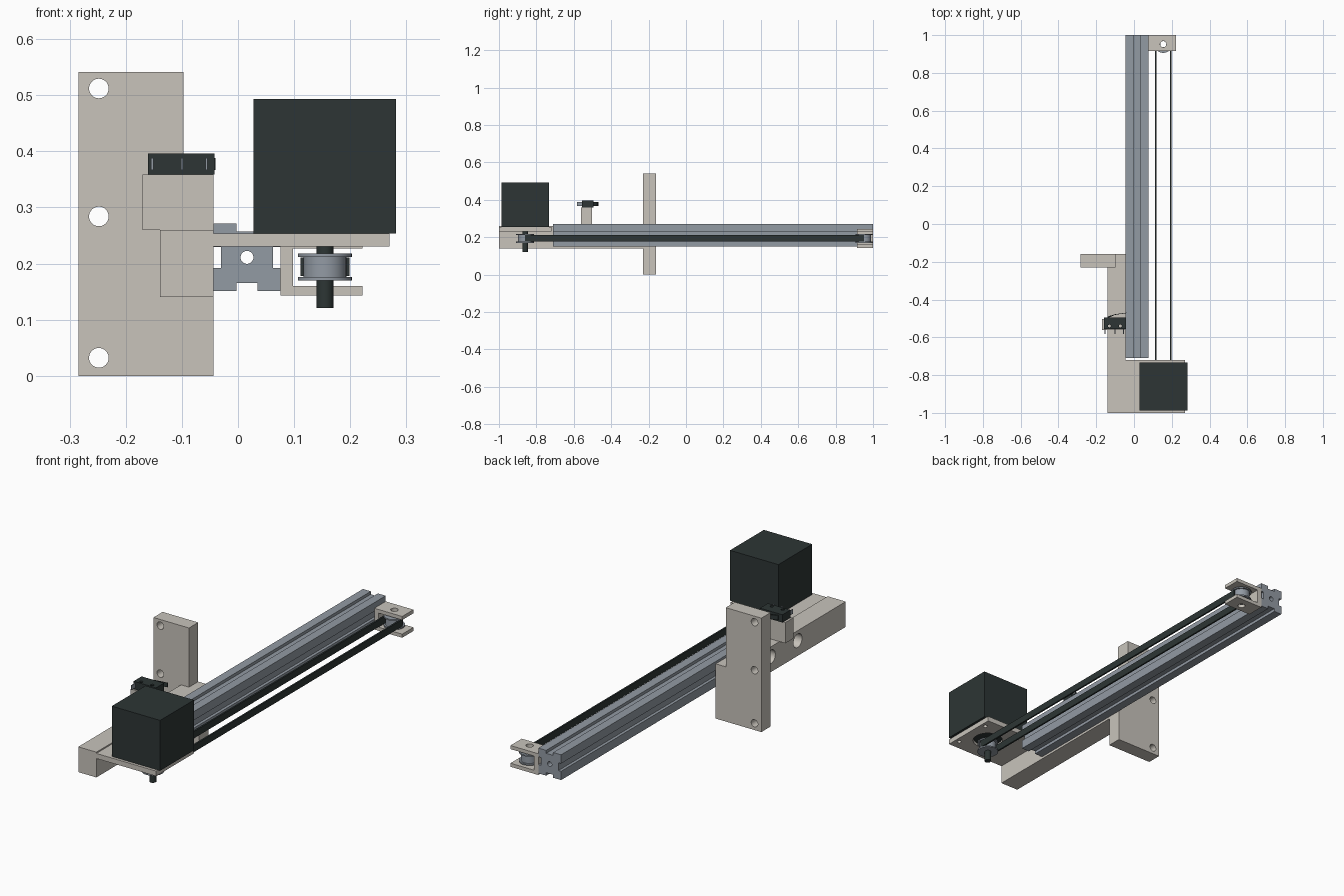
import bpy, bmesh, math
from mathutils import Matrix, Vector

if "Cube" in bpy.data.objects:
    bpy.data.objects.remove(bpy.data.objects["Cube"])


def material(name, rgb):
    m = bpy.data.materials.new(name)
    m.diffuse_color = (*rgb, 1)
    m.use_nodes = True
    m.node_tree.nodes["Principled BSDF"].inputs["Base Color"].default_value = m.diffuse_color
    return m


BEIGE = material("warm_grey_bracket", (0.58, 0.55, 0.50))
STEEL = material("blue_grey_metal", (0.29, 0.325, 0.37))
DARK = material("dark_plastic", (0.026, 0.036, 0.035))


def make(name, bm, mat):
    bmesh.ops.recalc_face_normals(bm, faces=bm.faces[:])
    me = bpy.data.meshes.new(name)
    bm.to_mesh(me)
    bm.free()
    me.materials.append(mat)
    ob = bpy.data.objects.new(name, me)
    bpy.context.collection.objects.link(ob)
    return ob


def box(name, x, y, z, mat):
    bm = bmesh.new()
    bmesh.ops.create_cube(bm, size=1)
    for v in bm.verts:
        v.co = Vector([a + (b - a) * (c + 0.5) for (a, b), c in zip((x, y, z), v.co)])
    return make(name, bm, mat)


def prism(name, pts, axis, lo, hi, mat):
    """Extrude an outline along an axis: 'y' takes (x, z) points, 'z' takes (x, y)."""
    bm = bmesh.new()
    put = (lambda p: (p[0], lo, p[1])) if axis == 'y' else (lambda p: (p[0], p[1], lo))
    face = bm.faces.new([bm.verts.new(put(p)) for p in pts])
    geo = bmesh.ops.extrude_face_region(bm, geom=[face])['geom']
    d = (0, hi - lo, 0) if axis == 'y' else (0, 0, hi - lo)
    bmesh.ops.translate(bm, vec=d, verts=[g for g in geo if isinstance(g, bmesh.types.BMVert)])
    return make(name, bm, mat)


def rod(name, centre, r, length, axis, mat, seg=32):
    bm = bmesh.new()
    rot = {'x': Matrix.Rotation(math.pi / 2, 4, 'Y'),
           'y': Matrix.Rotation(math.pi / 2, 4, 'X'), 'z': Matrix()}[axis]
    bmesh.ops.create_cone(bm, cap_ends=True, segments=seg, radius1=r, radius2=r,
                          depth=length, matrix=Matrix.Translation(centre) @ rot)
    return smooth(make(name, bm, mat))


def smooth(ob):
    select(ob)
    bpy.ops.object.shade_smooth_by_angle(angle=math.radians(30))
    return ob


def select(ob):
    bpy.ops.object.select_all(action='DESELECT')
    ob.select_set(True)
    bpy.context.view_layer.objects.active = ob


def drill(ob, holes, axis):
    """Cut round through holes given as (centre, radius)."""
    for c, r in holes:
        cutter = rod("hole_cutter", c, r, 0.3 if axis != 'y' else 5, axis, ob.data.materials[0])
        cutter.hide_render = True
        m = ob.modifiers.new("hole", 'BOOLEAN')
        m.operation, m.solver, m.object = 'DIFFERENCE', 'EXACT', cutter
        select(ob)
        bpy.ops.object.modifier_apply(modifier=m.name)
        bpy.data.objects.remove(cutter)
    return smooth(ob)


def pulley(name, x, y, z0, z1, flange, core, bore):
    """Flanged belt wheel revolved around a vertical axis."""
    t, n = 0.006, 40
    prof = [(bore, z0), (flange, z0), (flange, z0 + t), (core, z0 + t),
            (core, z1 - t), (flange, z1 - t), (flange, z1), (bore, z1)]
    bm = bmesh.new()
    rings = [[bm.verts.new((x + r * math.cos(2 * math.pi * i / n),
                            y + r * math.sin(2 * math.pi * i / n), z)) for r, z in prof]
             for i in range(n)]
    for i in range(n):
        a, b = rings[i], rings[(i + 1) % n]
        for j in range(len(prof)):
            k = (j + 1) % len(prof)
            bm.faces.new((a[j], b[j], b[k], a[k]))
    return smooth(make(name, bm, STEEL))


PX, DRIVE_Y, IDLER_Y = 0.155, -0.86, 0.952

# Slotted rail: square section with a shallow groove on each side and a centre bore
cx, cz, h, s, d = 0.016, 0.211, 0.060, 0.0185, 0.014
quarter = [(h, s), (h, h), (s, h), (s, h - d), (-s, h - d), (-s, h)]
section = []
for q in range(4):
    c, sn = round(math.cos(q * math.pi / 2)), round(math.sin(q * math.pi / 2))
    for px, pz in [(h - d, -s), (h - d, s), (h, s), (h, h), (s, h)]:
        p = (cx + px * c - pz * sn, cz + px * sn + pz * c)
        if q == 0 or p != section[-1]:
            section.append(p)
    # groove lip before the next side's floor
    px, pz = h, -s
    c2, s2 = -sn, c
    section.append((cx + px * c2 - pz * s2, cz + px * s2 + pz * c2))
clean = []
for p in section:
    if not clean or math.dist(p, clean[-1]) > 1e-5:
        clean.append(p)
rail = prism("slotted_rail", clean, 'y', -0.71, 1.0, STEEL)
drill(rail, [((cx, 0, cz), 0.0115)], 'y')

# Upright mounting plate with a stepped outline and three holes
plate = prism("upright_plate", [(-0.284, 0), (-0.044, 0), (-0.044, 0.26), (-0.097, 0.26),
                                (-0.097, 0.541), (-0.284, 0.541)], 'y', -0.229, -0.16, BEIGE)
drill(plate, [((-0.248, 0, z), 0.0175) for z in (0.032, 0.284, 0.512)], 'y')

# Side beam with two cross holes
beam = box("side_beam", (-0.139, -0.044), (-1.0, -0.2), (0.14, 0.26), BEIGE)
drill(beam, [((-0.09, y, 0.212), 0.032) for y in (-0.64, -0.44)], 'x')

# Motor shelf with centre opening and four screw holes
shelf = box("motor_shelf", (-0.05, 0.27), (-1.0, -0.72), (0.23, 0.254), BEIGE)
screws = [((PX + i * 0.093, DRIVE_Y + j * 0.093, 0.24), 0.01) for i in (-1, 1) for j in (-1, 1)]
drill(shelf, [((PX, DRIVE_Y, 0.24), 0.068)] + screws, 'z')

# Motor, its round boss and its shaft
box("motor_body", (0.028, 0.282), (-0.987, -0.733), (0.254, 0.493), DARK)
rod("motor_boss", (PX, DRIVE_Y, 0.249), 0.066, 0.014, 'z', DARK, 40)
rod("motor_shaft", (PX, DRIVE_Y, 0.19), 0.015, 0.138, 'z', DARK)

# Belt wheels and the two belt strands
pulley("drive_pulley", PX, DRIVE_Y, 0.17, 0.218, 0.048, 0.038, 0.015)
pulley("idler_pulley", PX, IDLER_Y, 0.17, 0.218, 0.046, 0.038, 0.016)
for side, n in ((-1, "left"), (1, "right")):
    x = PX + side * 0.040
    box("belt_" + n, (x - 0.004, x + 0.004), (DRIVE_Y, IDLER_Y), (0.178, 0.211), DARK)

# Idler bracket: sideways U with a pin hole through both flanges
a, b, w, lo, hi, t = 0.076, 0.222, 0.098, 0.143, 0.244, 0.017
bracket = prism("idler_bracket", [(a, lo), (b, lo), (b, lo + t), (w, lo + t), (w, hi - t),
                                  (b, hi - t), (b, hi), (a, hi)], 'y', 0.915, 1.0, BEIGE)
drill(bracket, [((PX, IDLER_Y, 0.19), 0.0165)], 'z')

# Limit switch on its post
box("switch_post", (-0.17, -0.044), (-0.562, -0.503), (0.26, 0.359), BEIGE)
switch = box("switch_body", (-0.16, -0.042), (-0.555, -0.495), (0.359, 0.396), DARK)
drill(switch, [((x, -0.54, 0.38), 0.0075) for x in (-0.13, -0.072)], 'z')
for i, x in enumerate((-0.153, -0.1, -0.056)):
    box(f"switch_pin_{i + 1}", (x - 0.002, x + 0.002), (-0.582, -0.55), (0.367, 0.388), STEEL)
prism("switch_lever", [(-0.14, -0.497), (-0.136, -0.497), (-0.1, -0.481), (-0.04, -0.472),
                       (-0.04, -0.469), (-0.101, -0.478), (-0.14, -0.49)],
      'z', 0.367, 0.388, DARK)
